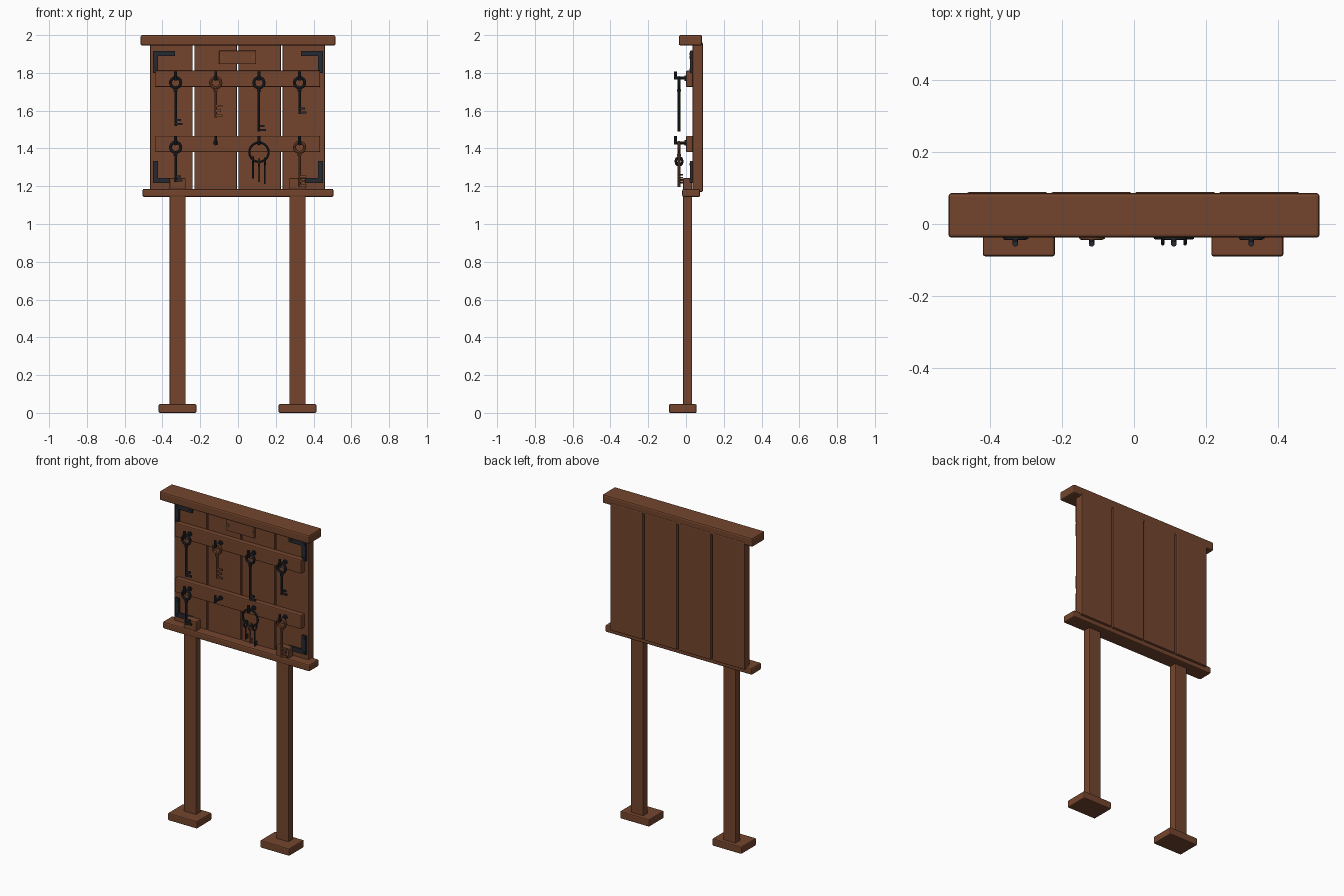
import bpy, bmesh, math
from mathutils import Matrix, Vector

cube = bpy.data.objects.get("Cube")
if cube:
    bpy.data.objects.remove(cube, do_unlink=True)


def material(name, rgb):
    m = bpy.data.materials.new(name)
    m.use_nodes = True
    m.diffuse_color = (*rgb, 1)
    m.node_tree.nodes["Principled BSDF"].inputs["Base Color"].default_value = (*rgb, 1)
    return m


WOOD = material("brown_wood", (0.175, 0.06, 0.027))
IRON = material("dark_iron", (0.02, 0.022, 0.029))
COPPER = material("aged_copper", (0.19, 0.07, 0.03))


def make(name, bm, mat, bevel=0, smooth=False):
    bmesh.ops.recalc_face_normals(bm, faces=bm.faces)
    mesh = bpy.data.meshes.new(name)
    bm.to_mesh(mesh)
    bm.free()
    ob = bpy.data.objects.new(name, mesh)
    bpy.context.collection.objects.link(ob)
    mesh.materials.append(mat)
    if bevel:
        mod = ob.modifiers.new("soft_edges", "BEVEL")
        mod.width, mod.segments = bevel, 2
    if smooth:
        bpy.ops.object.select_all(action="DESELECT")
        ob.select_set(True)
        bpy.context.view_layer.objects.active = ob
        bpy.ops.object.shade_smooth_by_angle()
    return ob


def add_box(bm, x, y, z):
    """Box from (low, high) pairs."""
    ends = list(zip(x, y, z))
    lo, hi = Vector(ends[0]), Vector(ends[1])
    size = Matrix.Diagonal((*(hi - lo), 1))
    bmesh.ops.create_cube(bm, size=1, matrix=Matrix.Translation((lo + hi) / 2) @ size)


def box(name, x, y, z, mat=WOOD, bevel=0.006):
    bm = bmesh.new()
    add_box(bm, x, y, z)
    return make(name, bm, mat, bevel)


def add_rod(bm, a, b, r, sides=10):
    a, b = Vector(a), Vector(b)
    turn = (b - a).to_track_quat("Z", "Y").to_matrix().to_4x4()
    bmesh.ops.create_cone(bm, cap_ends=True, segments=sides, radius1=r, radius2=r,
                          depth=(b - a).length, matrix=Matrix.Translation((a + b) / 2) @ turn)


def add_ring(bm, centre, major, minor, sideways=False, steps=24, sides=8):
    rows = []
    for i in range(steps):
        a = math.tau * i / steps
        row = []
        for j in range(sides):
            b = math.tau * j / sides
            r, d = major + minor * math.cos(b), minor * math.sin(b)
            p = (d, r * math.cos(a), r * math.sin(a)) if sideways else \
                (r * math.cos(a), d, r * math.sin(a))
            row.append(bm.verts.new(Vector(centre) + Vector(p)))
        rows.append(row)
    for i in range(steps):
        for j in range(sides):
            k, m = (i + 1) % steps, (j + 1) % sides
            bm.faces.new((rows[i][j], rows[k][j], rows[k][m], rows[i][m]))


# Board planks, crosswise rails, cap and ledge
for i in range(4):
    x = -0.465 + i * 0.2335
    box(f"plank_{i + 1}", (x, x + 0.225), (0.034, 0.089), (1.17, 1.962))
box("top_cap", (-0.516, 0.516), (-0.038, 0.086), (1.945, 2.0), bevel=0.009)
box("bottom_ledge", (-0.505, 0.505), (-0.02, 0.075), (1.143, 1.186), bevel=0.008)
box("upper_rail", (-0.438, 0.435), (0, 0.036), (1.725, 1.812))
box("lower_rail", (-0.438, 0.435), (0, 0.036), (1.38, 1.467))

# Posts and feet
for side, x in (("right", -0.32), ("left", 0.315)):
    box(f"{side}_post", (x - 0.043, x + 0.043), (-0.016, 0.033), (0.03, 1.243))
    box(f"{side}_foot", (x - 0.1, x + 0.1), (-0.09, 0.056), (0, 0.046))

# Corner brackets with rivets
for sx, side in ((-1, "right"), (1, "left")):
    for sz, level, corner in ((1, "upper", 1.916), (-1, "lower", 1.217)):
        outline = ((0, 0), (0.117, 0), (0.117, 0.027), (0.027, 0.027), (0.027, 0.117), (0, 0.117))
        bm = bmesh.new()
        face = bm.faces.new([bm.verts.new((sx * (0.45 - u), 0.022, corner - sz * v))
                             for u, v in outline])
        grown = bmesh.ops.extrude_face_region(bm, geom=[face])["geom"]
        bmesh.ops.translate(bm, vec=(0, 0.014, 0),
                            verts=[v for v in grown if isinstance(v, bmesh.types.BMVert)])
        for u, v in ((0.014, 0.014), (0.1, 0.014), (0.014, 0.1)):
            x, z = sx * (0.45 - u), corner - sz * v
            add_rod(bm, (x, 0.018, z), (x, 0.03, z), 0.007)
        make(f"{level}_{side}_bracket", bm, IRON)

# Blank name plate with two screws
box("plate", (-0.1, 0.096), (0.022, 0.036), (1.846, 1.918), bevel=0.003)
for i, x in enumerate((-0.085, 0.081)):
    bm = bmesh.new()
    add_rod(bm, (x, 0.018, 1.882), (x, 0.03, 1.882), 0.009)
    make(f"plate_screw_{i + 1}", bm, COPPER)

# Hooks
COLUMNS = (-0.33, -0.118, 0.111, 0.326)
UPPER, LOWER = 1.772, 1.43
for level, z in (("upper", UPPER), ("lower", LOWER)):
    for i, x in enumerate(COLUMNS):
        bm = bmesh.new()
        add_rod(bm, (x, 0.01, z), (x, -0.058, z), 0.008)
        add_rod(bm, (x, -0.055, z - 0.008), (x, -0.055, z + 0.035), 0.008)
        add_rod(bm, (x, 0.002, z), (x, -0.008, z), 0.014)
        make(f"{level}_hook_{i + 1}", bm, IRON, smooth=True)


# Keys hanging on the hooks
def key(name, x, hook_z, tip, mat, teeth=2, pitch=0.021, reach=0.037):
    bm = bmesh.new()
    z, y = hook_z - 0.024, -0.037
    add_ring(bm, (x, y, z), 0.027, 0.008)
    add_rod(bm, (x, y, z - 0.027), (x, y, tip), 0.007)
    add_rod(bm, (x, y, z - 0.047), (x, y, z - 0.035), 0.011)
    for i in range(teeth):
        t = tip + 0.003 + i * pitch
        end = x + reach - (0.008 if i % 2 else 0)
        add_box(bm, (x, end), (y - 0.005, y + 0.005), (t, t + 0.011))
    make(name, bm, mat, smooth=True)


key("upper_key_1", COLUMNS[0], UPPER, 1.52, IRON)
key("upper_key_2", COLUMNS[1], UPPER, 1.565, COPPER, teeth=3, pitch=0.026)
key("upper_key_3", COLUMNS[2], UPPER, 1.49, IRON)
key("upper_key_4", COLUMNS[3], UPPER, 1.582, IRON)
key("lower_key_1", COLUMNS[0], LOWER, 1.222, IRON)
key("lower_key_4", COLUMNS[3], LOWER, 1.195, COPPER, teeth=3, pitch=0.024)

# Large ring carrying three small keys, turned edge-on
X, Y = COLUMNS[2], -0.037
bm = bmesh.new()
add_ring(bm, (X, Y, LOWER - 0.05), 0.051, 0.006, steps=32)
make("large_ring", bm, IRON, smooth=True)
for i, (dx, z, tip, mat) in enumerate(((-0.031, 1.336, 1.24, IRON), (0, 1.327, 1.222, COPPER),
                                       (0.031, 1.33, 1.212, IRON))):
    bm = bmesh.new()
    add_ring(bm, (X + dx, Y, z), 0.018, 0.005, sideways=True, steps=16)
    add_rod(bm, (X + dx, Y, z - 0.018), (X + dx, Y, tip), 0.005)
    for t in (tip + 0.002, tip + 0.018):
        add_box(bm, (X + dx - 0.004, X + dx + 0.004), (Y, Y + 0.022), (t, t + 0.008))
    make(f"small_key_{i + 1}", bm, mat, smooth=True)
